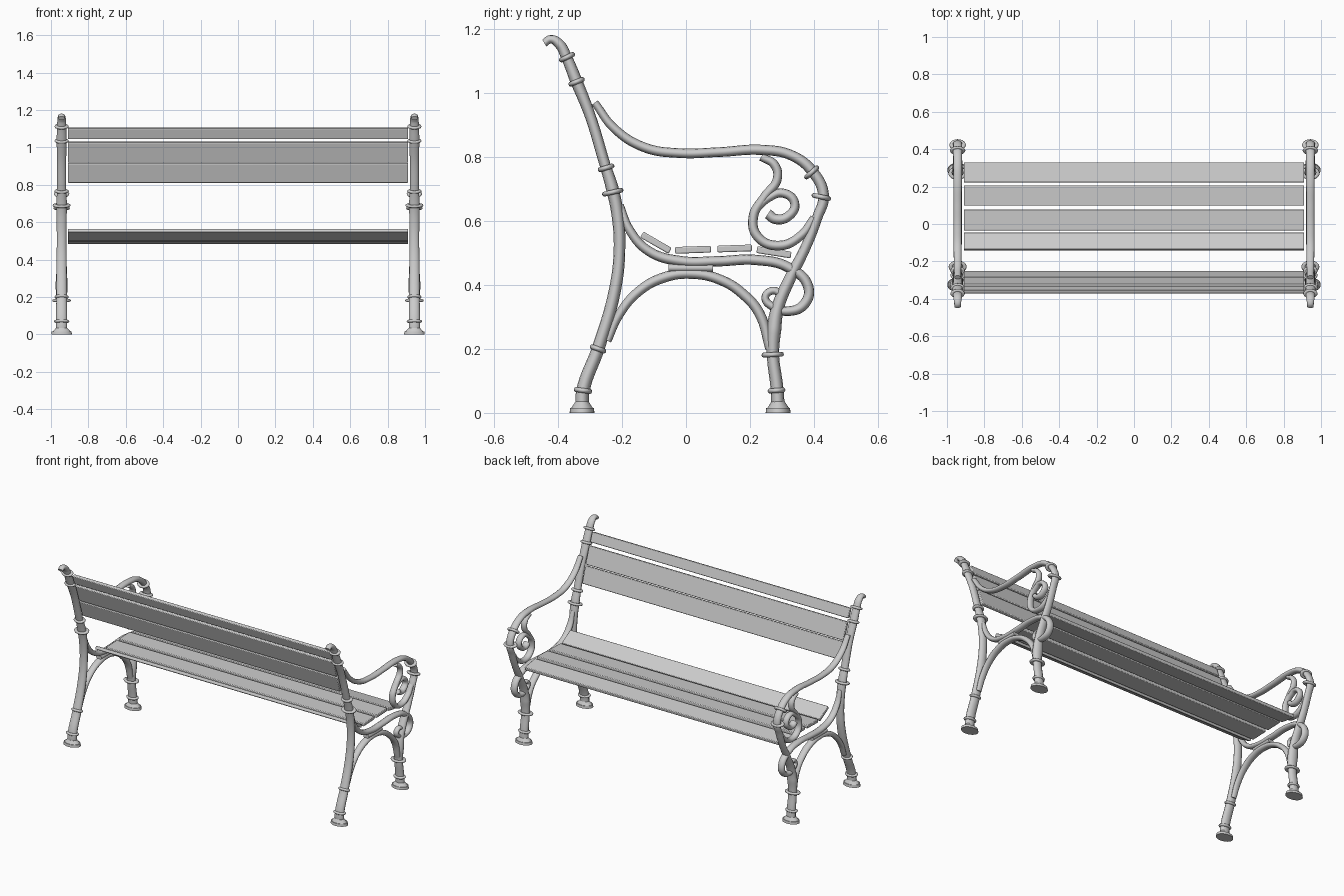
import bpy, math
from mathutils import Vector

cube = bpy.data.objects.get("Cube")
if cube:
    bpy.data.objects.remove(cube, do_unlink=True)

SIDE_X = 0.943   # distance of each iron end frame from the centre
WIDEN = 1.42     # iron sections are wider than deep

iron = bpy.data.materials.new("plain_grey")
iron.use_nodes = True
grey = (0.6, 0.6, 0.6, 1)
iron.diffuse_color = grey
iron.node_tree.nodes["Principled BSDF"].inputs["Base Color"].default_value = grey


def finish(ob, name, smooth=True):
    ob.name = name
    ob.data.materials.clear()
    ob.data.materials.append(iron)
    if smooth:
        bpy.ops.object.shade_smooth_by_angle(angle=math.radians(40))


def tube(name, side, points, radius):
    """Swept bar through (y, z) or (y, z, radius) points."""
    cu = bpy.data.curves.new(name, 'CURVE')
    cu.dimensions = '3D'
    cu.bevel_depth = 1.0
    cu.bevel_resolution = 4
    cu.resolution_u = 8
    cu.use_fill_caps = True
    sp = cu.splines.new('BEZIER')
    sp.bezier_points.add(len(points) - 1)
    for bp, p in zip(sp.bezier_points, points):
        bp.co = (0, p[0], p[1])
        bp.radius = p[2] if len(p) > 2 else radius
        bp.handle_left_type = bp.handle_right_type = 'AUTO'
    ob = bpy.data.objects.new(name, cu)
    bpy.context.collection.objects.link(ob)
    bpy.ops.object.select_all(action='DESELECT')
    ob.select_set(True)
    bpy.context.view_layer.objects.active = ob
    bpy.ops.object.convert(target='MESH')
    ob = bpy.context.object
    ob.scale.x = WIDEN
    ob.location.x = side * SIDE_X
    finish(ob, name)


def ring(name, side, y, z, outer, lean=0, thick=0.008):
    """Raised collar around a bar; lean is the bar's tilt towards -y."""
    bpy.ops.mesh.primitive_torus_add(
        major_radius=outer - thick, minor_radius=thick, major_segments=24, minor_segments=10,
        location=(side * SIDE_X, y, z), rotation=(math.radians(lean), 0, 0))
    ob = bpy.context.object
    ob.scale.x = WIDEN
    finish(ob, name)


def foot(name, side, y):
    for part, r1, r2, z, h in (("base", .039, .037, .008, .016), ("flare", .034, .021, .025, .02)):
        bpy.ops.mesh.primitive_cone_add(vertices=28, radius1=r1, radius2=r2, depth=h,
                                        location=(side * SIDE_X, y, z))
        bpy.context.object.scale.x = WIDEN
        finish(bpy.context.object, name + "_" + part)


def slat(name, y, z, depth, angle, thick=0.021):
    """Long board with softened edges, tilted about x."""
    bpy.ops.mesh.primitive_cube_add(size=1, location=(0, y, z))
    ob = bpy.context.object
    ob.scale = (1.82, depth, thick)
    bpy.ops.object.transform_apply(location=False, rotation=False, scale=True)
    ob.rotation_euler.x = math.radians(angle)
    bev = ob.modifiers.new("soft_edges", 'BEVEL')
    bev.width = 0.004
    bev.segments = 2
    finish(ob, name)


BACK_POST = [(-.325, .015, .021), (-.322, .07, .021), (-.275, .2, .02), (-.222, .385, .019),
             (-.208, .51, .018), (-.214, .62, .019), (-.23, .70, .02), (-.253, .775, .017),
             (-.30, .93, .017), (-.344, 1.04, .019), (-.375, 1.115, .017), (-.395, 1.152, .016),
             (-.423, 1.168, .013), (-.443, 1.156, .012)]
FRONT_LEG = [(.288, .015, .021), (.284, .08, .02), (.272, .18, .019), (.275, .26, .023),
             (.287, .33, .02), (.325, .42, .018), (.375, .52, .016), (.41, .61, .016),
             (.43, .68, .017), (.395, .755, .017), (.33, .805, .016), (.24, .822, .016),
             (.10, .815, .015), (-.02, .812, .015), (-.13, .83, .015), (-.225, .89, .014),
             (-.285, .97, .012)]
ARCH = [(-.245, .225, .012), (-.21, .305, .014), (-.15, .378, .015), (-.07, .423, .016),
        (.02, .435, .016), (.11, .415, .016), (.18, .37, .016), (.23, .31, .016), (.262, .2, .014)]
SEAT_RAIL = [(-.205, .65, .01), (-.175, .57, .014), (-.115, .505, .015), (-.02, .475, .016),
             (.1, .474, .016), (.22, .478, .016), (.32, .455, .016), (.382, .395, .016),
             (.37, .34, .016), (.32, .318, .015), (.275, .33, .013), (.248, .36, .012),
             (.27, .382, .012), (.303, .367, .012)]
ARM_SCROLL = [(.235, .80, .012), (.277, .775, .014), (.285, .73, .014), (.245, .675, .014),
              (.21, .61, .015), (.225, .55, .015), (.29, .523, .015), (.36, .555, .014),
              (.40, .61, .012)]
ARM_CURL = [(.222, .64, .012), (.258, .672, .013), (.303, .687, .014), (.34, .655, .014),
            (.32, .615, .015), (.28, .606, .016), (.256, .622, .016)]

# Iron end frames
for side, tag in ((1, "left"), (-1, "right")):
    tube(tag + "_back_post", side, BACK_POST, .02)
    tube(tag + "_front_leg_and_arm", side, FRONT_LEG, .02)
    tube(tag + "_under_arch", side, ARCH, .015)
    tube(tag + "_seat_rail", side, SEAT_RAIL, .015)
    tube(tag + "_arm_scroll", side, ARM_SCROLL, .015)
    tube(tag + "_arm_curl", side, ARM_CURL, .014)
    tube(tag + "_arch_joint", side, [(-.055, .453), (.085, .453)], .014)
    foot(tag + "_back_foot", side, -.325)
    foot(tag + "_front_foot", side, .288)
    # Collars
    for y, z, r, lean in ((-.372, 1.112, .027, 26), (-.342, 1.035, .027, 22), (-.25, .766, .027, 17),
                          (-.229, .69, .034, 13), (-.275, .2, .027, -20), (-.322, .07, .029, -8)):
        ring(tag + "_back_collar", side, y, z, r, lean)
    for y, z, r, lean in ((.271, .182, .035, 3), (.283, .07, .028, 4), (.393, .752, .029, 42),
                          (.423, .675, .031, -12)):
        ring(tag + "_front_collar", side, y, z, r, lean)

# Seat boards, back to front
slat("seat_slat_rear", -.094, .532, .102, -30)
slat("seat_slat_second", .022, .51, .112, 2)
slat("seat_slat_third", .152, .514, .108, 2)
slat("seat_slat_front", .275, .502, .108, -9)

# Backrest boards follow the lean of the posts
slat("back_slat_top", -.352, 1.075, .062, 110)
slat("back_slat_middle", -.313, .975, .113, 109)
slat("back_slat_lower", -.277, .864, .108, 108)
